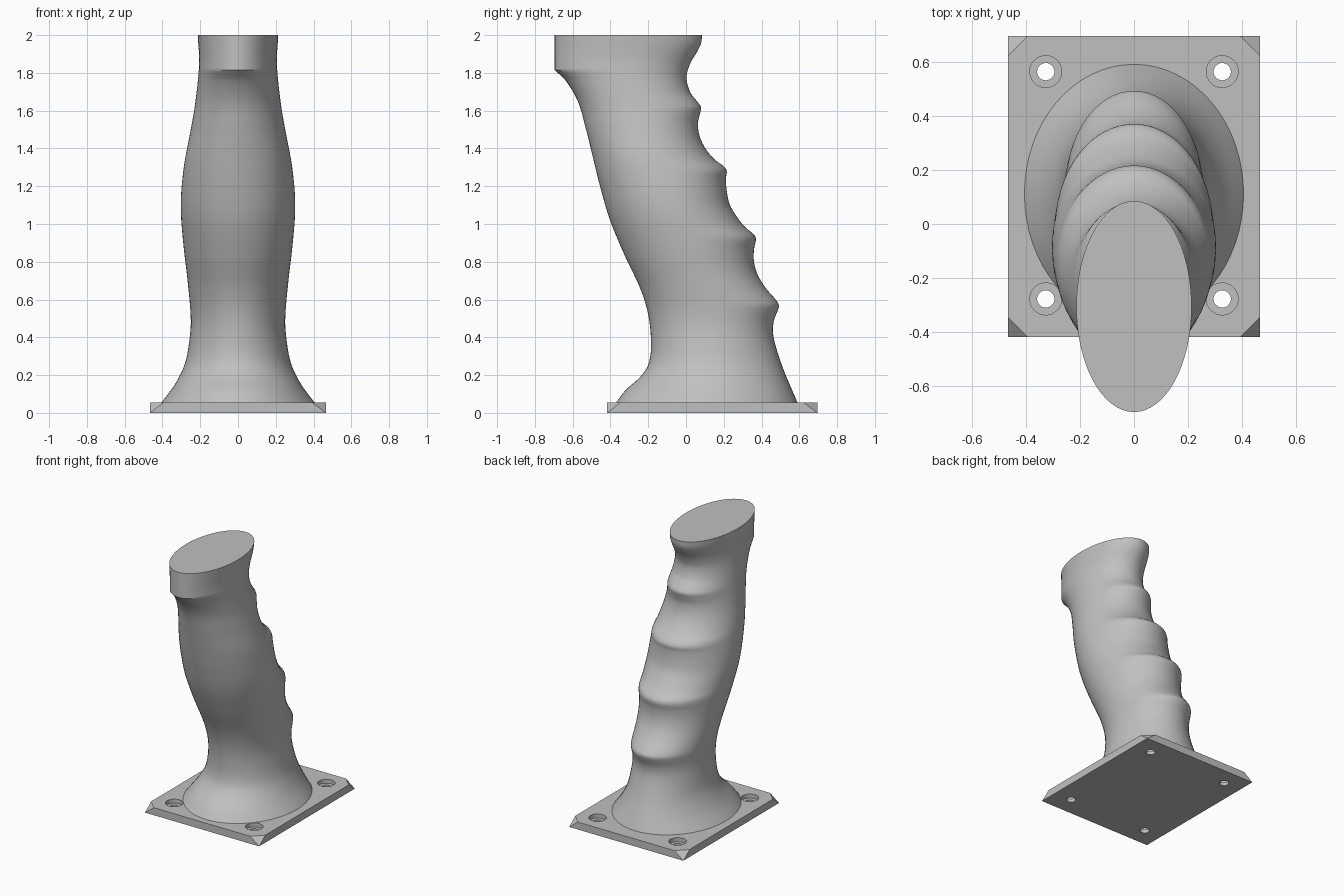
import bpy, bmesh, math
from mathutils import Vector

cube = bpy.data.objects.get("Cube")
if cube:
    bpy.data.objects.remove(cube, do_unlink=True)

grey = bpy.data.materials.new("plain_grey")
grey.use_nodes = True
colour = (0.53, 0.53, 0.53, 1)
grey.diffuse_color = colour
grey.node_tree.nodes["Principled BSDF"].inputs["Base Color"].default_value = colour


def add_object(name, bm):
    """Turn a bmesh into a named object with outward normals."""
    bmesh.ops.recalc_face_normals(bm, faces=bm.faces)
    mesh = bpy.data.meshes.new(name)
    bm.to_mesh(mesh)
    bm.free()
    mesh.materials.append(grey)
    obj = bpy.data.objects.new(name, mesh)
    bpy.context.collection.objects.link(obj)
    return obj


def select_only(obj):
    bpy.ops.object.select_all(action="DESELECT")
    obj.select_set(True)
    bpy.context.view_layer.objects.active = obj


def curve(points):
    """Smooth interpolation through (height, value) pairs, lowest first."""
    def slope(i):
        a, b = points[max(i - 1, 0)], points[min(i + 1, len(points) - 1)]
        return (b[1] - a[1]) / (b[0] - a[0])

    def value(z):
        i = 0
        while i < len(points) - 2 and z > points[i + 1][0]:
            i += 1
        (z0, v0), (z1, v1) = points[i], points[i + 1]
        h = z1 - z0
        t = min(max((z - z0) / h, 0), 1)
        s = 1 - t
        return (v0 * (1 + 2 * t) * s * s + slope(i) * h * t * s * s
                + v1 * (3 - 2 * t) * t * t - slope(i + 1) * h * t * t * s)
    return value


# Grip outline curves, by height
collar_z, base_z, top_z = 1.815, 0.055, 2.0
front_below = curve([
    (.055, -.37), (.12, -.32), (.19, -.243), (.255, -.2), (.36, -.185), (.52, -.2),
    (.66, -.243), (.83, -.323), (1.02, -.402), (1.2, -.455), (1.37, -.497),
    (1.5, -.529), (1.645, -.571), (1.756, -.635), (collar_z, -.695)])
back = curve([
    (.055, .59), (.22, .52), (.35, .476), (.43, .46), (.49, .466), (.546, .487),
    (.573, .492), (.61, .466), (.66, .423), (.73, .38), (.8, .36), (.865, .36),
    (.918, .37), (.944, .36), (.98, .317), (1.03, .275), (1.1, .233), (1.18, .215),
    (1.247, .212), (1.278, .216), (1.305, .201), (1.34, .153), (1.395, .106),
    (1.46, .074), (1.53, .063), (1.586, .074), (1.618, .08), (1.65, .058),
    (1.7, .021), (1.777, .003), (1.846, .021), (1.92, .063), (1.957, .08), (2, .085)])
half_width = curve([
    (.055, .405), (.15, .335), (.25, .285), (.35, .262), (.49, .25), (.7, .267),
    (.9, .29), (1.1, .303), (1.3, .287), (1.5, .25), (1.65, .225), (1.85, .206), (2, .213)])
middle = curve([
    (.055, .112), (.36, .145), (.57, .125), (.83, .02), (1.02, -.06), (1.2, -.125),
    (1.37, -.19), (1.6, -.25), (1.8, -.3), (2, -.305)])


def front(z):
    return -.695 if z >= collar_z else front_below(z)


# Grip: stacked ovals, finger grooves only on the back half
rows, sides = 160, 64
heights = [base_z + (collar_z - base_z) * i / rows for i in range(rows + 1)]
heights += [collar_z + (top_z - collar_z) * i / 16 for i in range(1, 17)]
bm = bmesh.new()
rings = []
for z in heights:
    ring = []
    for k in range(sides):
        a = math.tau * k / sides
        reach = back(z) if math.sin(a) > 0 else front(z)
        depth = abs(reach - middle(z))
        ring.append(bm.verts.new((half_width(z) * math.cos(a),
                                  middle(z) + depth * math.sin(a), z)))
    rings.append(ring)
for low, high in zip(rings, rings[1:]):
    for k in range(sides):
        n = (k + 1) % sides
        bm.faces.new((low[k], low[n], high[n], high[k]))
bm.faces.new(rings[0])
bm.faces.new(rings[-1])
grip = add_object("grip", bm)
select_only(grip)
bpy.ops.object.shade_smooth_by_angle(angle=math.radians(35))

# Base plate: full rectangle below, clipped corners above
plate_x, front_y, back_y, clip = .465, -.418, .695, .072
bm = bmesh.new()
for x, y in [(sx * plate_x, y) for sx in (-1, 1) for y in (front_y, back_y)]:
    inward = Vector((-math.copysign(clip, x), -math.copysign(clip, y), 0))
    bm.verts.new((x, y, 0))
    bm.verts.new((x + inward.x, y, base_z))
    bm.verts.new((x, y + inward.y, base_z))
bmesh.ops.convex_hull(bm, input=bm.verts)
bmesh.ops.dissolve_limit(bm, angle_limit=.01, verts=bm.verts, edges=bm.edges)
plate = add_object("base_plate", bm)

# Stepped screw holes
for x in (-.326, .326):
    for y in (-.277, .563):
        for radius, bottom in ((.032, -.1), (.059, .025)):
            bm = bmesh.new()
            bmesh.ops.create_cone(bm, cap_ends=True, segments=32, radius1=radius,
                                  radius2=radius, depth=.2)
            bmesh.ops.translate(bm, verts=bm.verts, vec=(x, y, bottom + .1))
            cutter = add_object("hole_cutter", bm)
            cutter.hide_render = True
            select_only(plate)
            cut = plate.modifiers.new("hole", "BOOLEAN")
            cut.operation = "DIFFERENCE"
            cut.solver = "EXACT"
            cut.object = cutter
            bpy.ops.object.modifier_apply(modifier=cut.name)
            bpy.data.objects.remove(cutter, do_unlink=True)
select_only(plate)
bpy.ops.object.shade_smooth_by_angle(angle=math.radians(30))
